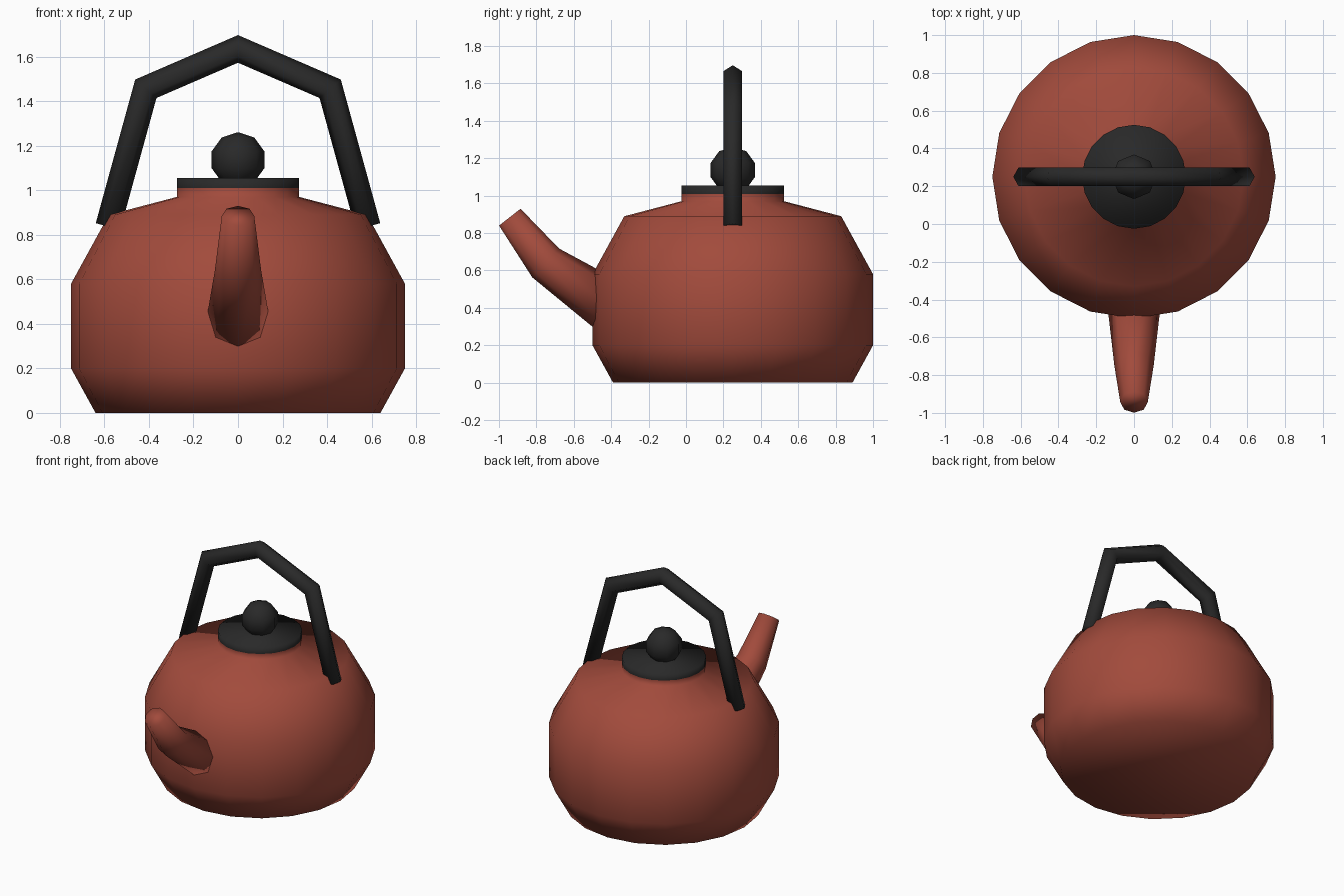
import bpy, bmesh
from math import sin, cos, tau
from mathutils import Vector, Matrix

if "Cube" in bpy.data.objects:
    bpy.data.objects.remove(bpy.data.objects["Cube"])

CY = 0.25  # y of the body axis


def material(name, rgb):
    m = bpy.data.materials.new(name)
    m.diffuse_color = (*rgb, 1)
    m.use_nodes = True
    m.node_tree.nodes["Principled BSDF"].inputs["Base Color"].default_value = m.diffuse_color
    return m


red = material("red_enamel", (0.36, 0.07, 0.045))
black = material("black_plastic", (0.022, 0.022, 0.022))


def finish(bm, name, mat):
    bmesh.ops.recalc_face_normals(bm, faces=bm.faces)
    me = bpy.data.meshes.new(name)
    bm.to_mesh(me)
    bm.free()
    me.materials.append(mat)
    me.shade_smooth()
    ob = bpy.data.objects.new(name, me)
    bpy.context.collection.objects.link(ob)
    return ob


def skin(name, rings, mat, cap_start=True, cap_end=True):
    """Bridge a list of equal point rings, with optional end caps."""
    bm = bmesh.new()
    loops = [[bm.verts.new(p) for p in ring] for ring in rings]
    n = len(loops[0])
    for a, b in zip(loops, loops[1:]):
        for i in range(n):
            j = (i + 1) % n
            bm.faces.new((a[i], a[j], b[j], b[i]))
    if cap_start:
        bm.faces.new(loops[0][::-1])
    if cap_end:
        bm.faces.new(loops[-1])
    return finish(bm, name, mat)


def lathe(name, profile, sides, mat, cap_start=True, cap_end=True):
    rings = [[(r * cos(tau * i / sides), CY + r * sin(tau * i / sides), z)
              for i in range(sides)] for r, z in profile]
    return skin(name, rings, mat, cap_start, cap_end)


def tube(name, path, radii, side, sides, mat):
    """Mitred tube along a path lying in the plane perpendicular to side."""
    pts = [Vector(p) for p in path]
    side = Vector(side)
    rings = []
    for k, p in enumerate(pts):
        before = (p - pts[max(k - 1, 0)]).normalized()
        after = (pts[min(k + 1, len(pts) - 1)] - p).normalized()
        tangent = (before + after).normalized()
        leg = after if after.length else before
        up = side.cross(tangent) / tangent.dot(leg)
        rings.append([p + radii[k] * (up * cos(tau * i / sides) + side * sin(tau * i / sides))
                      for i in range(sides)])
    return skin(name, rings, mat)


# body with short neck
lathe("body", [(0.64, 0), (0.75, 0.2), (0.75, 0.58), (0.58, 0.89),
               (0.275, 0.97), (0.275, 1.01)], 20, red, cap_end=False)

# lid
lathe("lid", [(0.275, 1.01), (0.275, 1.055)], 20, black, cap_start=False)

# lid knob
bm = bmesh.new()
bmesh.ops.create_uvsphere(bm, u_segments=8, v_segments=5, radius=0.124,
                          matrix=Matrix.Translation((0, CY, 1.137)))
finish(bm, "lid_knob", black)

# spout
tube("spout", [(0, -0.38, 0.39), (0, -0.75, 0.64), (0, -0.942, 0.885)],
     [0.147, 0.104, 0.073], (1, 0, 0), 8, red)

# arched handle
half = [(0.584, 0.837), (0.414, 1.456)]
arch = half + [(0, 1.635)] + [(-x, z) for x, z in reversed(half)]
tube("handle", [(x, CY, z) for x, z in arch], [0.057] * 5, (0, 1, 0), 6, black)
